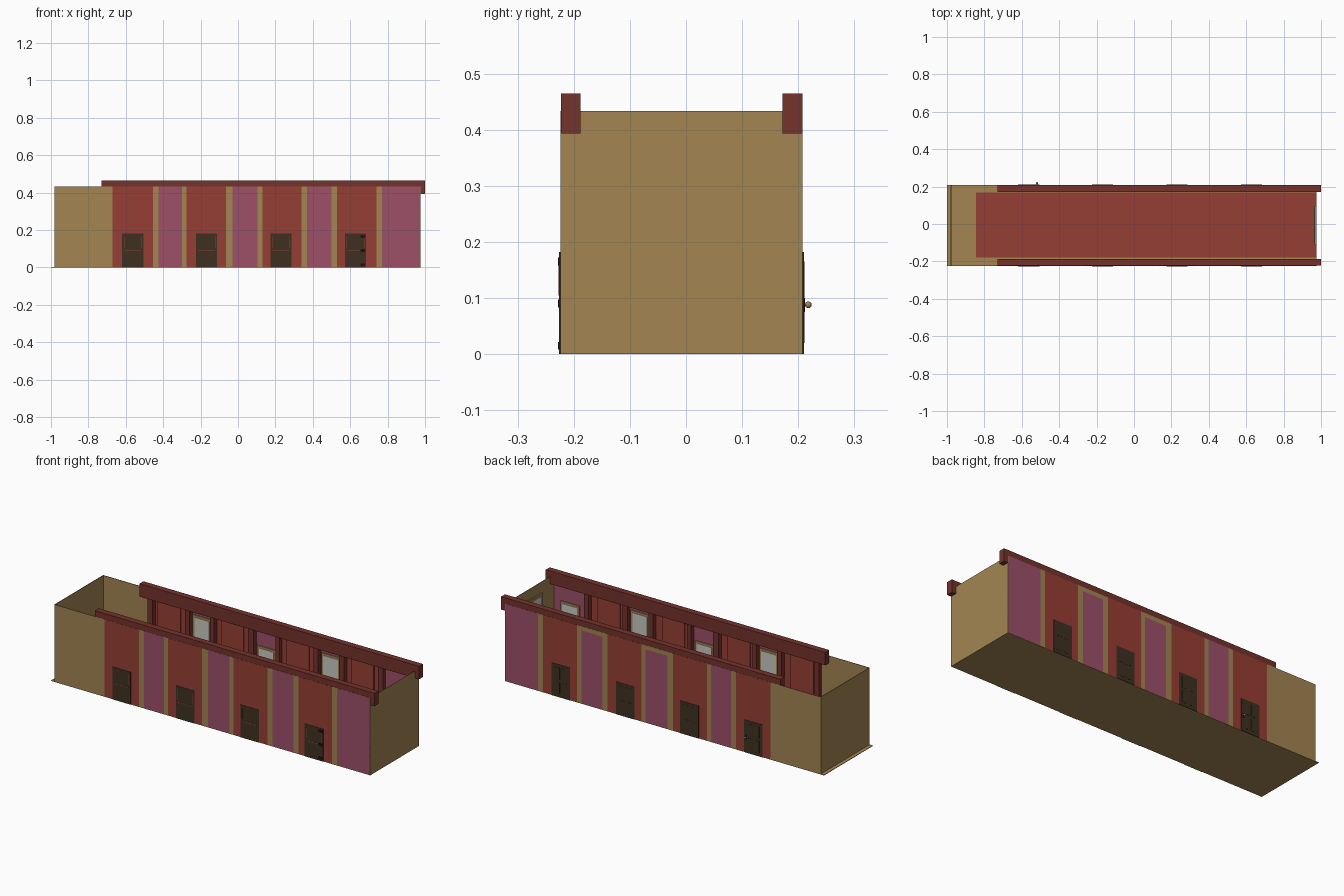
import bpy
from mathutils import Vector

cube = bpy.data.objects.get("Cube")
if cube:
    bpy.data.objects.remove(cube, do_unlink=True)


def srgb(r, g, b):
    return [((c / 255 + 0.055) / 1.055) ** 2.4 for c in (r, g, b)] + [1]


def material(name, *rgb):
    m = bpy.data.materials.new(name)
    m.use_nodes = True
    m.diffuse_color = srgb(*rgb)
    bsdf = m.node_tree.nodes["Principled BSDF"]
    bsdf.inputs["Base Color"].default_value = srgb(*rgb)
    bsdf.inputs["Roughness"].default_value = 0.8
    return m


TAN = material("tan plaster", 163, 133, 82)
RED = material("brick red", 150, 62, 52)
PINK = material("dusty pink", 158, 80, 105)
MAROON = material("maroon trim", 117, 50, 44)
DARK = material("dark wood", 62, 48, 33)
GLASS = material("pale glass", 200, 200, 196)
BLACK = material("black iron", 25, 20, 16)


def box(name, x, y, z, mat):
    """Box from three (low, high) ranges."""
    lo, hi = [Vector(v) for v in zip(x, y, z)]
    bpy.ops.mesh.primitive_cube_add(size=1)
    ob = bpy.context.object
    ob.name = name
    size = hi - lo
    for v in ob.data.vertices:
        v.co = (lo + hi) / 2 + Vector(a * b for a, b in zip(v.co, size))
    ob.data.materials.append(mat)
    return ob


# Main sizes
FRONT, BACK = -0.224, 0.208
LEFT, RIGHT = 0.975, -0.98
TOP, T = 0.433, 0.003
DOORS = (-0.563, -0.168, 0.23, 0.628)
STRIPS = ((-0.455, -0.425), (-0.30, -0.275), (-0.065, -0.03), (0.105, 0.13),
          (0.34, 0.37), (0.50, 0.53), (0.74, 0.77))
WINDOWS = ((-0.362, 0.365), (0.037, 0.30), (0.435, 0.365), (0.87, 0.30))

# Floor, carpet and end walls
box("floor", (-1, LEFT), (FRONT, BACK), (0, T), TAN)
box("carpet", (-0.845, LEFT - T), (-0.18, 0.168), (T, 0.006), RED)
box("right_end_wall", (RIGHT, RIGHT + T), (FRONT, BACK), (T, TOP), TAN)
box("left_end_wall", (LEFT - T, LEFT), (FRONT, BACK), (T, TOP), TAN)
box("end_window_frame", (LEFT - 0.010, LEFT - T), (-0.11, 0.095), (0.16, 0.375), TAN)
box("end_window_pane", (LEFT - 0.012, LEFT - 0.010), (-0.095, 0.08), (0.175, 0.36), GLASS)

# Alternating wall sections between the strips
sections = [(RIGHT, -0.67, TAN)]
start = -0.67
for i, (a, b) in enumerate(STRIPS):
    sections += [(start, a, PINK if i % 2 else RED), (a, b, TAN)]
    start = b
sections.append((start, LEFT, PINK))


def build_side(side, outer, s):
    """One long side; s points from the outer face into the hall."""
    def depth(a, b):
        return sorted((outer + s * a, outer + s * b))

    for x0, x1, mat in sections:
        capped = side == "back" and mat == PINK and -0.2 < x0 < 0.4
        height = 0.41 if capped else TOP
        box(side + "_wall_section", (x0, x1), depth(0, T), (T, height), mat)
        if capped:
            box(side + "_wall_cap", (x0, x1), depth(0, T), (height, TOP), TAN)
        # Slightly raised panels inside the red bays
        if mat == RED:
            box(side + "_inner_panel", (x0 + 0.03, x1 - 0.04), depth(T, 0.009), (T, 0.38), RED)

    # Beam along the wall head and pillars under it
    box(side + "_beam", (-0.73, 1), depth(0.0008, 0.036), (0.393, 0.465), MAROON)
    for a, b in ((-0.685, -0.655),) + STRIPS:
        box(side + "_pillar", (a, b), depth(T, 0.028), (T, 0.394), MAROON)

    # Windows facing into the hall
    for x, head in WINDOWS:
        box(side + "_window_frame", (x - 0.058, x + 0.058), depth(T, 0.009), (head - 0.2, head), TAN)
        box(side + "_window_pane", (x - 0.046, x + 0.046), depth(0.009, 0.011),
            (head - 0.188, head - 0.012), GLASS)

    # Doors with thin seams between their panels
    for x in DOORS:
        box(side + "_door", (x - 0.057, x + 0.057), depth(-0.002, 0.002), (0, 0.182), DARK)
        if side == "front":
            box("door_rail_seam", (x - 0.045, x + 0.045), depth(-0.003, 0), (0.090, 0.094), RED)
            for dx in (-0.046, 0.046):
                box("door_side_seam", (x + dx - 0.001, x + dx + 0.001), depth(-0.003, 0),
                    (0.105, 0.165), RED)
        else:
            for dx in (-0.022, 0.022):
                for z in (0.02, 0.1):
                    box("door_panel", (x + dx - 0.016, x + dx + 0.016), depth(-0.003, 0),
                        (z, z + 0.065), DARK)


build_side("front", FRONT, 1)
build_side("back", BACK, -1)

# Hinges on one front door
for z in (0.015, 0.09, 0.165):
    box("hinge", (0.655, 0.680), (FRONT - 0.004, FRONT), (z - 0.007, z + 0.007), BLACK)

# Knob on one back door
box("knob_plate", (-0.525, -0.513), (BACK, BACK + 0.004), (0.075, 0.100), BLACK)
bpy.ops.mesh.primitive_cylinder_add(vertices=10, radius=0.002, depth=0.01,
                                    location=(-0.519, BACK + 0.006, 0.088), rotation=(1.5708, 0, 0))
bpy.context.object.name = "knob_stem"
bpy.context.object.data.materials.append(TAN)
bpy.ops.mesh.primitive_uv_sphere_add(segments=12, ring_count=8, radius=0.006,
                                     location=(-0.519, BACK + 0.01, 0.088))
bpy.context.object.name = "knob"
bpy.context.object.data.materials.append(TAN)
bpy.ops.object.shade_smooth()
